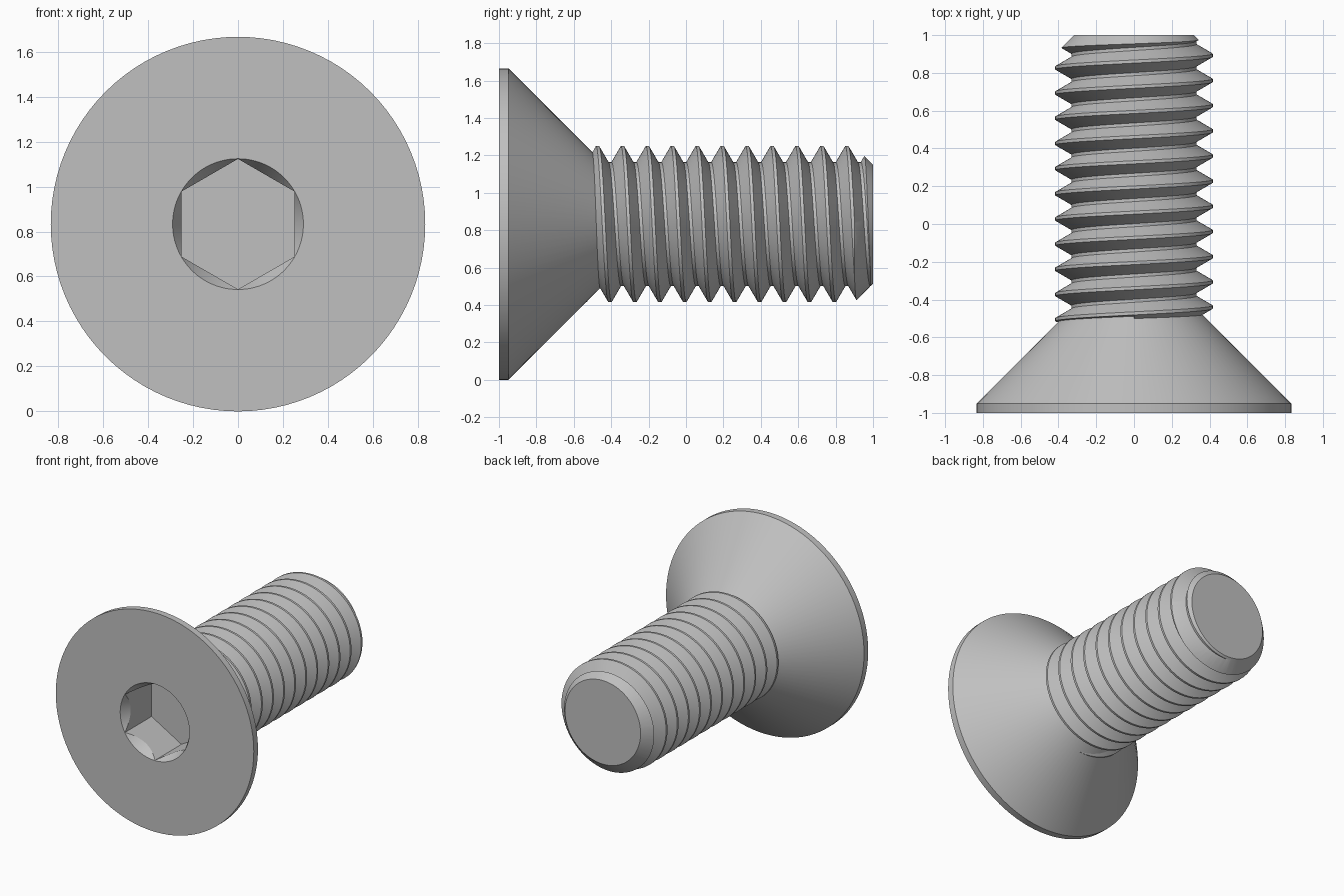
import bpy, bmesh, math

old = bpy.data.objects.get("Cube")
if old:
    bpy.data.objects.remove(old)

HEAD_R = 0.833          # also the height of the screw axis
MAJOR, MINOR = 0.417, 0.331
PITCH = 0.1333
SEGMENTS = 96

steel = bpy.data.materials.new("steel_grey")
steel.use_nodes = True
colour = (0.53, 0.53, 0.53, 1)
steel.diffuse_color = colour
steel.node_tree.nodes["Principled BSDF"].inputs["Base Color"].default_value = colour


def around(r, y, turn):
    """Point at radius r on the screw axis; turn runs from the top towards +x."""
    a = turn * math.tau
    return (r * math.sin(a), y, HEAD_R + r * math.cos(a))


def finish(bm, name):
    bmesh.ops.recalc_face_normals(bm, faces=bm.faces)
    mesh = bpy.data.meshes.new(name)
    bm.to_mesh(mesh)
    bm.free()
    mesh.materials.append(steel)
    obj = bpy.data.objects.new(name, mesh)
    bpy.context.collection.objects.link(obj)
    return obj


def lathe(name, profile, sides=SEGMENTS):
    """Closed solid from a list of (radius, y) points."""
    bm = bmesh.new()
    rings = [[bm.verts.new(around(r, y, i / sides)) for i in range(sides)]
             for r, y in profile]
    for a, b in zip(rings, rings[1:]):
        for i in range(sides):
            j = (i + 1) % sides
            bm.faces.new((a[i], a[j], b[j], b[i]))
    bm.faces.new(rings[0])
    bm.faces.new(rings[-1])
    return finish(bm, name)


def helix_rod(name, first_crest, turns):
    """Solid rod with a right-handed V thread, its ends closed by fans."""
    bm = bmesh.new()
    flat, flank = PITCH / 8, PITCH * 3 / 8
    section = [(MAJOR, -flat / 2), (MAJOR, flat / 2),
               (MINOR, flat / 2 + flank), (MINOR, flat * 1.5 + flank)]
    lines = []
    for i in range(SEGMENTS):
        turn = i / SEGMENTS
        lines.append([bm.verts.new(around(r, first_crest + (k + turn) * PITCH + dy, turn))
                      for k in range(turns) for r, dy in section])
    for i in range(SEGMENTS):
        a = lines[i]
        # The seam joins one pitch further along
        b = lines[i + 1] if i + 1 < SEGMENTS else lines[0][len(section):]
        for p in range(min(len(a), len(b)) - 1):
            bm.faces.new((a[p], a[p + 1], b[p + 1], b[p]))
    middle = first_crest + turns * PITCH / 2
    rim = [e for e in bm.edges if e.is_boundary]
    for low in (True, False):
        edges = [e for e in rim if (e.verts[0].co.y < middle) == low]
        y = sum(e.verts[0].co.y for e in edges) / len(edges)
        centre = bm.verts.new((0, y, HEAD_R))
        for e in edges:
            bm.faces.new((*e.verts, centre))
    return finish(bm, name)


def boolean(obj, tool, operation):
    mod = obj.modifiers.new(operation, "BOOLEAN")
    mod.operation, mod.solver, mod.object = operation, "EXACT", tool
    bpy.context.view_layer.objects.active = obj
    bpy.ops.object.modifier_apply(modifier=mod.name)
    bpy.data.objects.remove(tool)


# Countersunk head
head = lathe("head", [(HEAD_R, -1), (HEAD_R, -0.95), (0.323, -0.44)])

# Hexagonal socket with a conical lead-in
boolean(head, lathe("socket_cutter", [(0.29, -1.1), (0.29, -0.68)], 6), "DIFFERENCE")
slope = math.tan(math.radians(30))
boolean(head, lathe("lead_in_cutter", [(0.291 + 0.1 * slope, -1.1),
                                       (0.291 - 0.15 * slope, -0.85)]), "DIFFERENCE")

# Threaded shank, trimmed to a chamfered tip
shank = helix_rod("threaded_shank", 0.86 - 11 * PITCH, 15)
boolean(shank, lathe("tip_trimmer", [(0.5, -0.8), (0.5, 0.818), (0.318, 1)]), "INTERSECT")

# Smooth the round faces and keep the machined edges sharp
for obj in (head, shank):
    bpy.ops.object.select_all(action="DESELECT")
    obj.select_set(True)
    bpy.context.view_layer.objects.active = obj
    bpy.ops.object.shade_smooth_by_angle(angle=math.radians(30))
